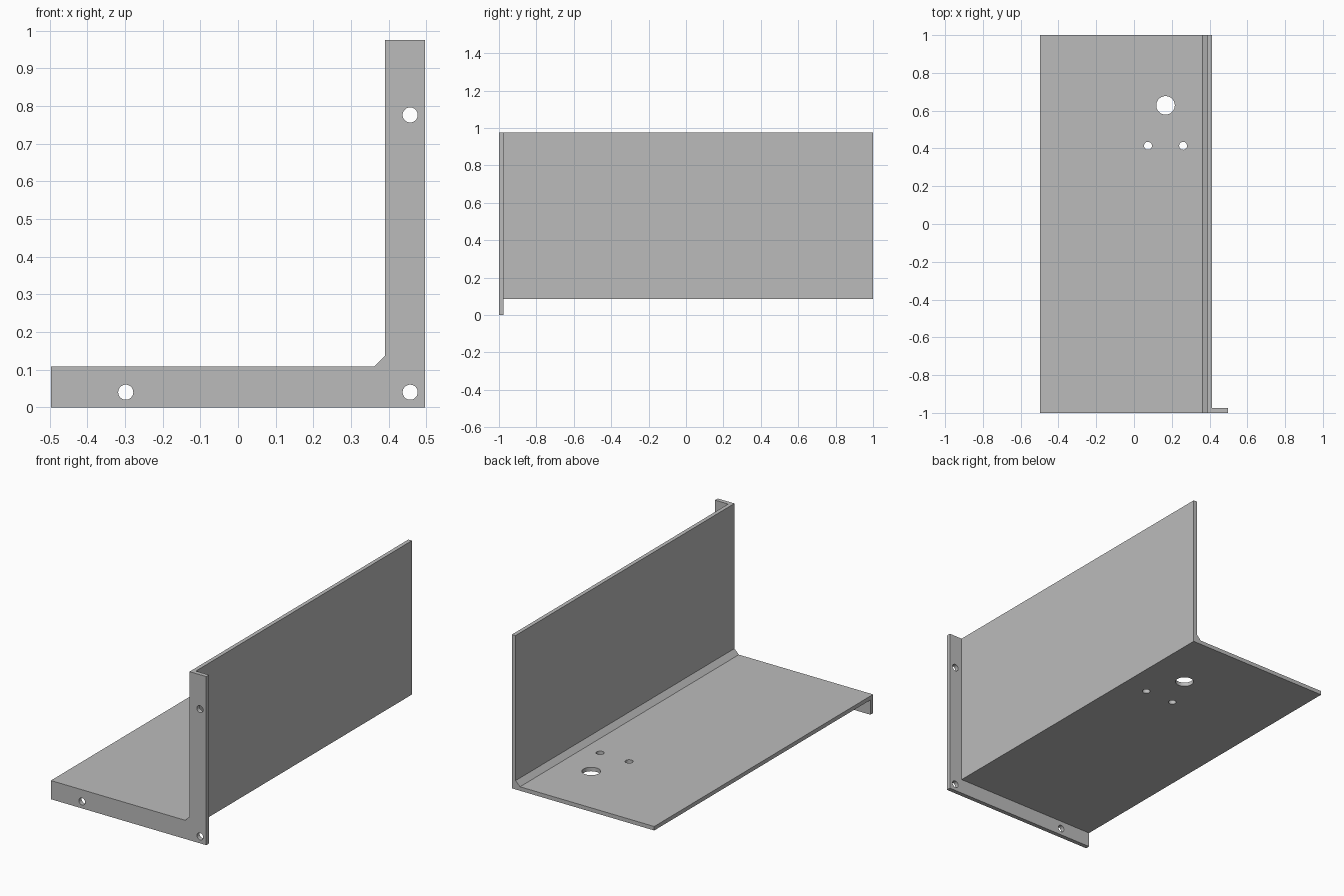
import bpy
import bmesh
from math import radians
from mathutils import Matrix, Vector

cube = bpy.data.objects.get("Cube")
if cube:
    bpy.data.objects.remove(cube, do_unlink=True)

grey = bpy.data.materials.new("plain grey")
grey.use_nodes = True
colour = (0.5, 0.5, 0.5, 1)
grey.diffuse_color = colour
grey.node_tree.nodes["Principled BSDF"].inputs["Base Color"].default_value = colour

LEFT, RIGHT, TOP = -0.497, 0.497, 0.975    # outer limits
BASE, FLOOR = 0.085, 0.108                 # base plate underside and top
INNER, OUTER = 0.39, 0.413                 # upright wall faces
FRONT, LIP, BACK = -1.0, -0.975, 1.0       # flange front, flange rear, far end
CHAMFER = 0.028


def add_object(name, bm):
    bmesh.ops.recalc_face_normals(bm, faces=bm.faces[:])
    mesh = bpy.data.meshes.new(name)
    bm.to_mesh(mesh)
    bm.free()
    obj = bpy.data.objects.new(name, mesh)
    bpy.context.collection.objects.link(obj)
    mesh.materials.append(grey)
    return obj


def angle_section(name, low, right, y0, y1):
    """Extrude an L section with a chamfered inside corner along y."""
    points = [(LEFT, low), (right, low), (right, TOP), (INNER, TOP),
              (INNER, FLOOR + CHAMFER), (INNER - CHAMFER, FLOOR), (LEFT, FLOOR)]
    bm = bmesh.new()
    face = bm.faces.new([bm.verts.new((x, y0, z)) for x, z in points])
    extruded = bmesh.ops.extrude_face_region(bm, geom=[face])["geom"]
    verts = [v for v in extruded if isinstance(v, bmesh.types.BMVert)]
    bmesh.ops.translate(bm, verts=verts, vec=(0, y1 - y0, 0))
    return add_object(name, bm)


def combine(obj, other, operation):
    """Apply a boolean and delete the second object."""
    mod = obj.modifiers.new(operation, "BOOLEAN")
    mod.operation = operation
    mod.solver = "EXACT"
    mod.object = other
    bpy.context.view_layer.objects.active = obj
    bpy.ops.object.modifier_apply(modifier=mod.name)
    bpy.data.objects.remove(other, do_unlink=True)


def drill(obj, centre, radius, along_y):
    turn = Matrix.Rotation(radians(90 if along_y else 0), 4, "X")
    bm = bmesh.new()
    bmesh.ops.create_cone(bm, cap_ends=True, segments=40, radius1=radius,
                          radius2=radius, depth=0.1,
                          matrix=Matrix.Translation(Vector(centre)) @ turn)
    cutter = add_object("hole_cutter", bm)
    cutter.hide_render = True
    combine(obj, cutter, "DIFFERENCE")


# Long angle plate and the wider mounting flange at its front end
bracket = angle_section("angle_bracket", BASE, OUTER, LIP, BACK)
flange = angle_section("mounting_flange", 0, RIGHT, FRONT, LIP)

# Mounting holes through the flange
for x, z in [(-0.298, 0.04), (0.457, 0.04), (0.457, 0.776)]:
    drill(flange, (x, (FRONT + LIP) / 2, z), 0.02, True)

# Large opening and two small holes through the base plate
for x, y, radius in [(0.167, 0.628, 0.049), (0.074, 0.414, 0.021), (0.26, 0.414, 0.021)]:
    drill(bracket, (x, y, (BASE + FLOOR) / 2), radius, False)

combine(bracket, flange, "UNION")

# Smooth hole walls, sharp plate edges
bpy.ops.object.select_all(action="DESELECT")
bracket.select_set(True)
bpy.context.view_layer.objects.active = bracket
bpy.ops.object.shade_smooth_by_angle(angle=radians(30))
